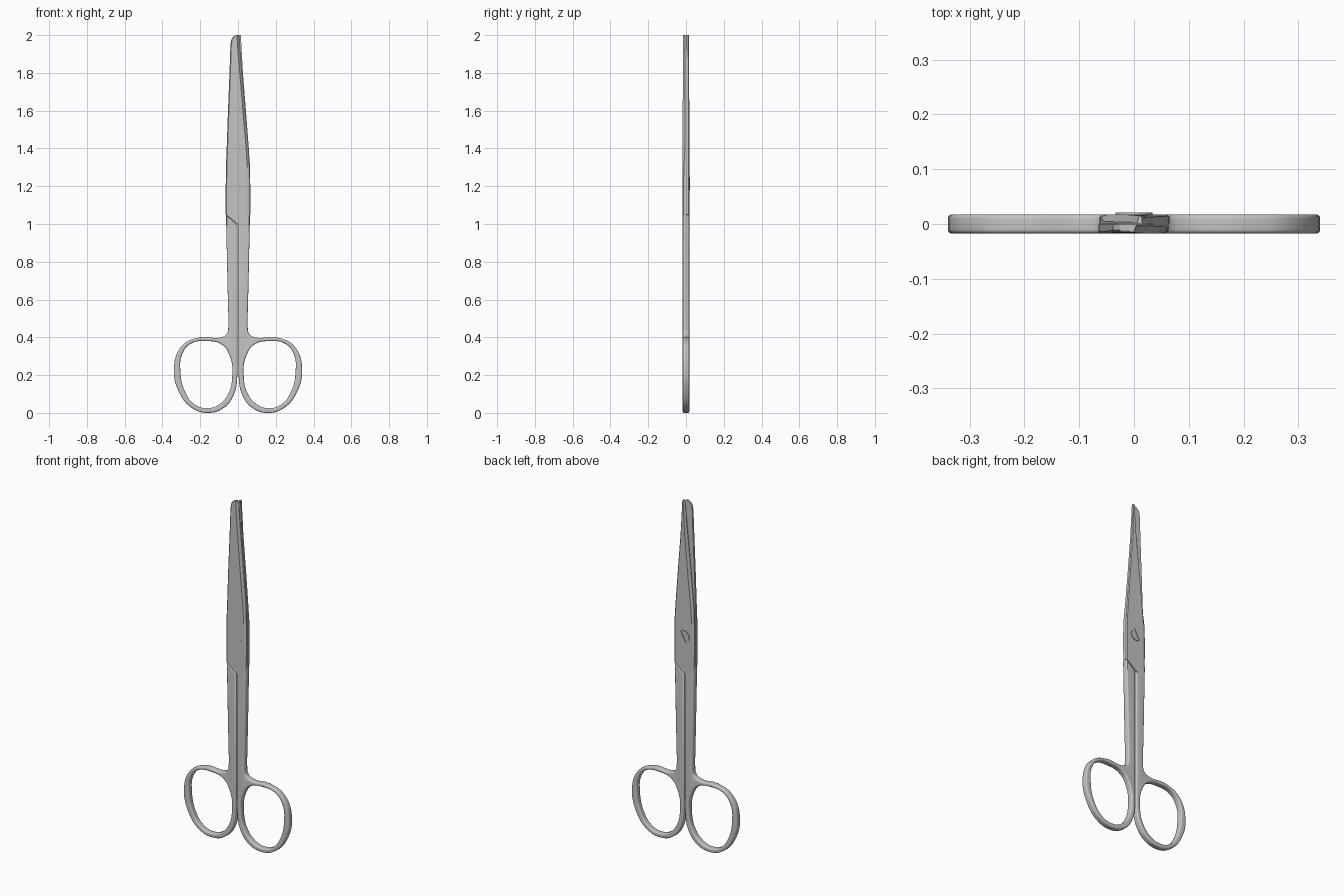
import bpy, bmesh, math
from mathutils import Matrix

if "Cube" in bpy.data.objects:
    bpy.data.objects.remove(bpy.data.objects["Cube"], do_unlink=True)

T = 0.0175       # half thickness of the whole tool
ROUND = 0.008    # edge rounding of the handles
PIVOT_Z = 1.215

steel = bpy.data.materials.new("brushed steel")
steel.use_nodes = True
steel.diffuse_color = (0.55, 0.55, 0.55, 1)
steel.node_tree.nodes["Principled BSDF"].inputs["Base Color"].default_value = (0.55, 0.55, 0.55, 1)


def finish(name, mesh, angle=30):
    obj = bpy.data.objects.new(name, mesh)
    bpy.context.collection.objects.link(obj)
    mesh.materials.clear()
    mesh.materials.append(steel)
    bpy.ops.object.select_all(action='DESELECT')
    obj.select_set(True)
    bpy.context.view_layer.objects.active = obj
    bpy.ops.object.shade_smooth_by_angle(angle=math.radians(angle))
    return obj


def from_bmesh(name, bm, angle=30):
    bmesh.ops.recalc_face_normals(bm, faces=bm.faces)
    mesh = bpy.data.meshes.new(name)
    bm.to_mesh(mesh)
    bm.free()
    return finish(name, mesh, angle)


# Handle profile: x, z, and whether the point is a straight corner
OUTLINE = [(.011, .992, 1), (.055, 1.030, 1), (.048, .70, 1), (.042, .47, 1),
           (.053, .413, 0), (.09, .392, 0), (.2, .392, 0), (.288, .352, 0),
           (.331, .24, 0), (.298, .10, 0), (.235, .030, 0), (.16, .008, 0),
           (.08, .033, 0), (.029, .10, 0), (.011, .20, 0), (.011, .27, 1)]
HOLE = [(.03, .2), (.04, .29), (.085, .36), (.17, .38), (.25, .365), (.295, .31),
        (.305, .22), (.28, .11), (.23, .045), (.165, .025), (.1, .045), (.05, .105)]
# Widen the hole so the rounded edge brings it back to size
HOLE = [(.168 + (x - .168) * 1.058, .2 + (z - .2) * 1.045, 0) for x, z in HOLE]


def handle(name, side):
    curve = bpy.data.curves.new(name, 'CURVE')
    curve.dimensions = '2D'
    curve.fill_mode = 'BOTH'
    curve.resolution_u = 8
    curve.extrude = T - ROUND
    curve.bevel_depth = ROUND
    curve.bevel_resolution = 4
    for pts in (OUTLINE, HOLE):
        spline = curve.splines.new('BEZIER')
        spline.bezier_points.add(len(pts) - 1)
        spline.use_cyclic_u = True
        for p, (x, z, corner) in zip(spline.bezier_points, pts):
            p.co = (side * x, z, 0)
            p.handle_left_type = p.handle_right_type = 'VECTOR' if corner else 'AUTO'
    temp = bpy.data.objects.new("handle_profile", curve)
    bpy.context.collection.objects.link(temp)
    bpy.context.view_layer.update()
    dg = bpy.context.evaluated_depsgraph_get()
    mesh = bpy.data.meshes.new_from_object(temp.evaluated_get(dg))
    bpy.data.objects.remove(temp, do_unlink=True)
    mesh.transform(Matrix.Rotation(math.pi / 2, 4, 'X'))
    mesh.name = name
    bm = bmesh.new()
    bm.from_mesh(mesh)
    bmesh.ops.remove_doubles(bm, verts=bm.verts, dist=1e-5)
    bmesh.ops.recalc_face_normals(bm, faces=bm.faces)
    bm.to_mesh(mesh)
    bm.free()
    return finish(name, mesh, 40)


def blade(name, stations, side):
    """Loft: stations are (spine x, spine z, edge x, edge z, edge thickness, outer y)."""
    bm = bmesh.new()
    rings = []
    for s, zs, e, ze, te, t in stations:
        w = e - s
        c, b = min(.005, w * .2), min(.012, w * .35)
        section = [(s, .0006), (s, t - .004), (s + c, t), (e - b, t), (e, te), (e, .0006)]
        ring = []
        for x, y in section:
            z = zs + (ze - zs) * (x - s) / w
            ring.append(bm.verts.new((side * x, -side * y, z)))
        rings.append(ring)
    for a, b in zip(rings, rings[1:]):
        for i in range(6):
            j = (i + 1) % 6
            bm.faces.new((a[i], a[j], b[j], b[i]))
    bm.faces.new(rings[0])
    bm.faces.new(rings[-1])
    return from_bmesh(name, bm, 12)


BASE = [(-.065, 1.05, .061, .953, .0130, T), (-.065, 1.20, .063, 1.20, .0130, T),
        (-.064, 1.30, .061, 1.30, .0110, T)]
BLUNT = BASE + [(-.060, 1.40, .055, 1.40, .005, T), (-.053, 1.60, .038, 1.60, .004, T),
                (-.045, 1.80, .021, 1.80, .004, .0165), (-.040, 1.95, .009, 1.95, .004, .0155),
                (-.036, 1.975, .008, 1.975, .004, .015), (-.026, 1.991, .006, 1.991, .004, .015),
                (-.010, 2.0, .004, 2.0, .004, .015)]
SHARP = BASE + [(-.058, 1.39, .054, 1.39, .005, T), (-.042, 1.60, .034, 1.60, .004, T),
                (-.026, 1.80, .015, 1.80, .004, .0165), (-.015, 2.0, -.006, 2.0, .004, .015)]

handle("left_handle", 1)
handle("right_handle", -1)
blade("front_blade", BLUNT, 1)
blade("back_blade", SHARP, -1)


def prism(name, pts, y0, y1):
    bm = bmesh.new()
    face = bm.faces.new([bm.verts.new((x, y0, z)) for x, z in pts])
    ext = bmesh.ops.extrude_face_region(bm, geom=[face])
    verts = [v for v in ext["geom"] if isinstance(v, bmesh.types.BMVert)]
    bmesh.ops.translate(bm, verts=verts, vec=(0, y1 - y0, 0))
    return from_bmesh(name, bm)


# Pivot screw: flush pin plus a raised, slotted head on the back
R = 0.034
circle = [(R * math.cos(a), PIVOT_Z + R * math.sin(a))
          for a in (math.tau * i / 32 for i in range(32))]
prism("pivot_pin", circle, -T - .0003, T + .0003)
tilt = math.radians(60)
for n, label in enumerate(("upper", "lower")):
    start = math.asin(.005 / R)
    arc = [tilt + n * math.pi + start + (math.pi - 2 * start) * i / 16 for i in range(17)]
    prism("screw_head_" + label,
          [(R * math.cos(a), PIVOT_Z + R * math.sin(a)) for a in arc], T, T + .0035)
